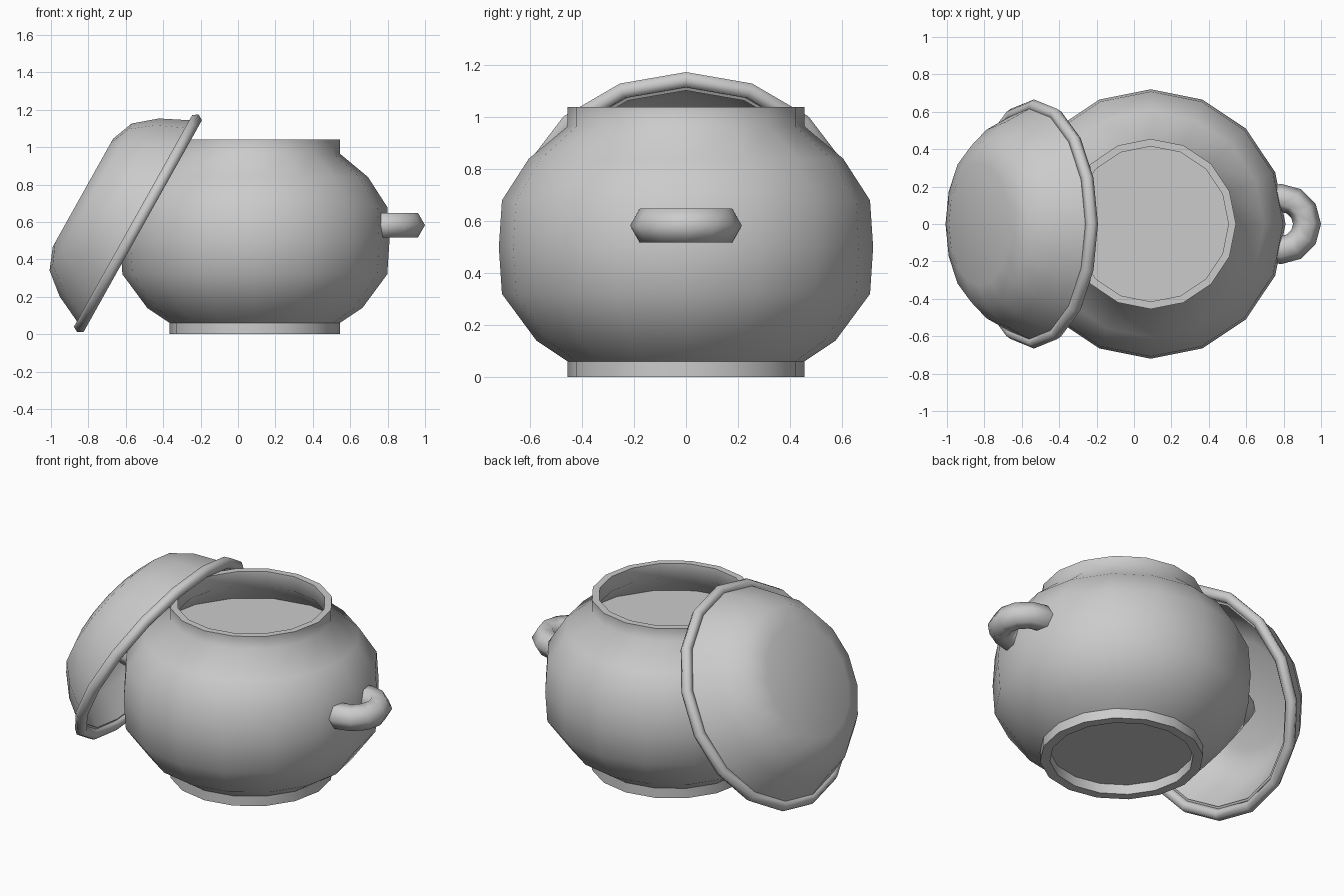
import bpy, bmesh, math
from math import pi, cos, sin, radians
from mathutils import Matrix, Vector

if "Cube" in bpy.data.objects:
    bpy.data.objects.remove(bpy.data.objects["Cube"])

POT_X = 0.09
SIDES = 16


def finish(name, bm, matrix, angle):
    bmesh.ops.remove_doubles(bm, verts=bm.verts, dist=1e-5)
    me = bpy.data.meshes.new(name)
    bm.to_mesh(me)
    bm.free()
    ob = bpy.data.objects.new(name, me)
    bpy.context.collection.objects.link(ob)
    ob.matrix_world = matrix
    bpy.ops.object.select_all(action='DESELECT')
    ob.select_set(True)
    bpy.context.view_layer.objects.active = ob
    bpy.ops.object.shade_smooth_by_angle(angle=radians(angle))
    return ob


def lathe(name, profile, matrix, angle=50):
    """Spin an (r, z) profile about z; profile runs bottom-outside-top so faces point out."""
    bm = bmesh.new()
    rings = [[bm.verts.new((r * cos(2 * pi * i / SIDES), r * sin(2 * pi * i / SIDES), z))
              for i in range(SIDES)] if r > 0 else [bm.verts.new((0, 0, z))] * SIDES
             for r, z in profile]
    for a, b in zip(rings, rings[1:]):
        for i in range(SIDES):
            j = (i + 1) % SIDES
            quad = list(dict.fromkeys((a[i], a[j], b[j], b[i])))
            bm.faces.new(quad)
    return finish(name, bm, matrix, angle)


def ring(name, major, minor, segs, sweep, matrix, tube=6):
    """Torus, or part of one centred on +x, with a low-sided tube."""
    bm = bmesh.new()
    full = sweep >= 2 * pi
    rows = []
    for i in range(segs if full else segs + 1):
        a = -sweep / 2 + sweep * i / segs
        rows.append([bm.verts.new(((major + minor * cos(t)) * cos(a),
                                   (major + minor * cos(t)) * sin(a), minor * sin(t)))
                     for t in (2 * pi * k / tube for k in range(tube))])
    if full:
        rows.append(rows[0])
    for a, b in zip(rows, rows[1:]):
        for k in range(tube):
            n = (k + 1) % tube
            bm.faces.new((a[k], b[k], b[n], a[n]))
    return finish(name, bm, matrix, 80)


pot = Matrix.Translation((POT_X, 0, 0))

# pot: recessed foot, round belly, neck and inner lip
lathe("pot_body", [(0, 0.06), (0.40, 0.06), (0.40, 0), (0.455, 0), (0.455, 0.06),
                   (0.575, 0.14), (0.708, 0.32), (0.72, 0.5), (0.708, 0.68),
                   (0.605, 0.84), (0.455, 0.965), (0.455, 1.04), (0.415, 1.04),
                   (0.415, 0.95), (0.57, 0.81), (0.61, 0.76)], pot)

# surface of the contents
lathe("contents", [(0.60, 0.80), (0, 0.80)], pot)

# two side handles
for name, turn in (("right_handle", 0), ("left_handle", pi)):
    ring(name, 0.14, 0.075, 8, pi * 8 / 6,
         pot @ Matrix.Rotation(turn, 4, 'Z') @ Matrix.Translation((0.695, 0, 0.583)))

# lid leaning against the pot: local z is the lid axis
lean = Matrix.Translation((-0.535, 0, 0.592)) @ Matrix.Rotation(radians(-60.8), 4, 'Y')
lathe("lid", [(0.585, 0.0), (0.63, 0.0), (0.545, 0.175), (0.45, 0.29), (0.33, 0.337), (0, 0.337)], lean)
lathe("lid_inside", [(0, 0.30), (0.315, 0.30), (0.425, 0.255), (0.51, 0.155), (0.59, 0.0)], lean)
ring("lid_rim", 0.632, 0.034, SIDES, 2 * pi, lean)
